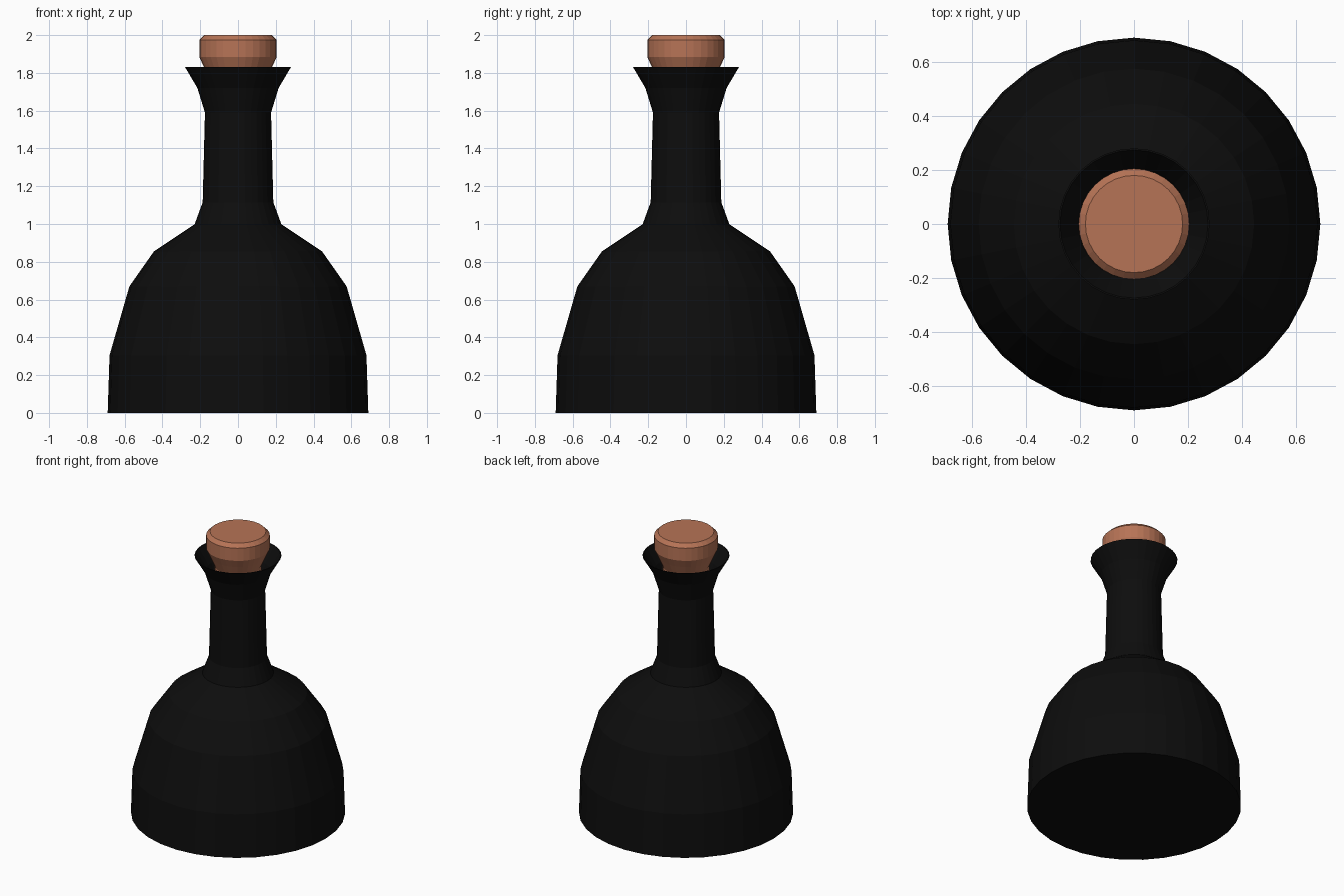
import bpy, bmesh, math

if "Cube" in bpy.data.objects:
    bpy.data.objects.remove(bpy.data.objects["Cube"])

SIDES = 32


def material(name, rgb):
    m = bpy.data.materials.new(name)
    m.diffuse_color = (*rgb, 1.0)
    m.use_nodes = True
    m.node_tree.nodes["Principled BSDF"].inputs["Base Color"].default_value = m.diffuse_color
    return m


def lathe(name, profile, mat, cap_start=True, cap_end=True):
    """Revolve (radius, height) points, listed bottom to top, around z."""
    bm = bmesh.new()
    rings = []
    for r, z in profile:
        rings.append([bm.verts.new((r * math.cos(2 * math.pi * i / SIDES),
                                    r * math.sin(2 * math.pi * i / SIDES), z))
                      for i in range(SIDES)])
    for a, b in zip(rings, rings[1:]):
        for i in range(SIDES):
            j = (i + 1) % SIDES
            bm.faces.new((a[i], a[j], b[j], b[i]))
    if cap_start:
        bm.faces.new(rings[0][::-1])
    if cap_end:
        bm.faces.new(rings[-1])
    mesh = bpy.data.meshes.new(name)
    bm.to_mesh(mesh)
    bm.free()
    mesh.materials.append(mat)
    obj = bpy.data.objects.new(name, mesh)
    bpy.context.collection.objects.link(obj)
    return obj


black = material("black glass", (0.004, 0.004, 0.004))
brown = material("cork brown", (0.47, 0.173, 0.093))

# Bottle: outer wall up to the lip, then the thin inside of the flared mouth
lathe("bottle", [(0.69, 0), (0.68, 0.305), (0.575, 0.67), (0.445, 0.855),
                 (0.23, 0.998), (0.187, 1.115), (0.175, 1.59), (0.215, 1.72),
                 (0.28, 1.83), (0.274, 1.83), (0.209, 1.72), (0.169, 1.59)],
      black, cap_end=False)

# Stopper: tapered plug with a bevelled top, seated in the neck
lathe("cork", [(0.15, 1.58), (0.15, 1.76), (0.18, 1.83), (0.205, 1.885),
               (0.205, 1.975), (0.18, 2.0)], brown)
